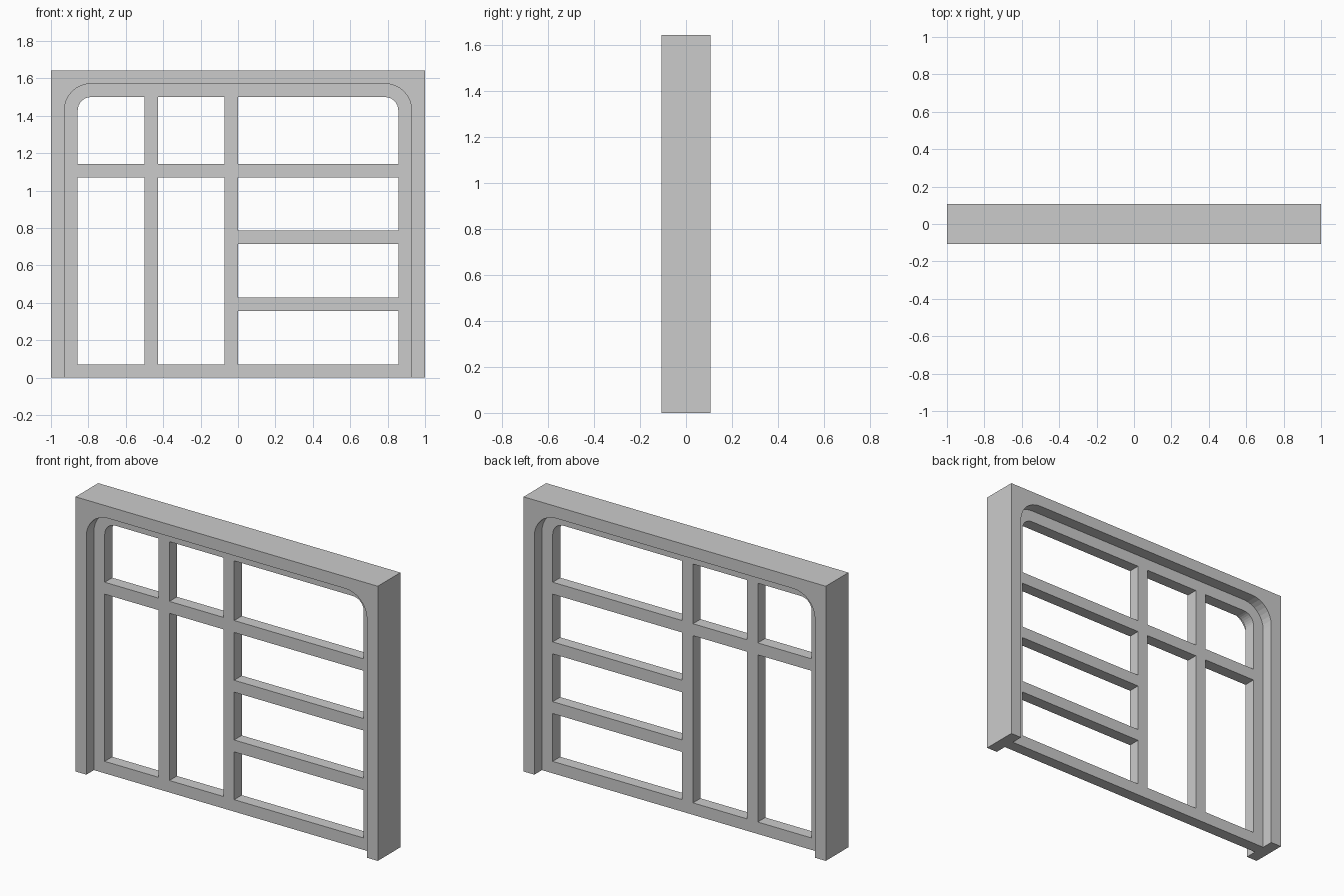
import bpy, bmesh
from math import sin, cos, pi, radians

if "Cube" in bpy.data.objects:
    bpy.data.objects.remove(bpy.data.objects["Cube"])

U = 1 / 14          # one bar width; the whole design sits on this module
SEG = 8             # segments per rounded corner


def arc(cx, cz, r, a0):
    """Quarter circle, clockwise, starting at angle a0."""
    return [(cx + r * cos(a0 - pi / 2 * i / SEG), cz + r * sin(a0 - pi / 2 * i / SEG))
            for i in range(SEG + 1)]


def loop(x0, x1, z0, z1, rl=0, rr=0):
    """Rectangle with optional radii on the top left and top right corners."""
    tl = arc(x0 + rl, z1 - rl, rl, pi) if rl else [(x0, z1)]
    tr = arc(x1 - rr, z1 - rr, rr, pi / 2) if rr else [(x1, z1)]
    return [(x0, z0)] + tl + tr + [(x1, z0)]


def plate(name, loops, depth):
    """Fill the front outline (with holes) and extrude it evenly along y."""
    cu = bpy.data.curves.new(name, 'CURVE')
    cu.dimensions, cu.fill_mode, cu.extrude = '2D', 'BOTH', depth * U / 2
    for pts in loops:
        sp = cu.splines.new('POLY')
        sp.points.add(len(pts) - 1)
        sp.use_cyclic_u = True
        for p, (x, z) in zip(sp.points, pts):
            p.co = (x * U, z * U, 0, 1)
    ob = bpy.data.objects.new(name, cu)
    bpy.context.collection.objects.link(ob)
    ob.rotation_euler.x = pi / 2
    bpy.ops.object.select_all(action='DESELECT')
    ob.select_set(True)
    bpy.context.view_layer.objects.active = ob
    bpy.ops.object.convert(target='MESH')
    bpy.ops.object.transform_apply(location=False, rotation=True, scale=True)
    bm = bmesh.new()
    bm.from_mesh(ob.data)
    bmesh.ops.remove_doubles(bm, verts=bm.verts, dist=1e-5)
    bmesh.ops.dissolve_limit(bm, angle_limit=radians(1), verts=bm.verts, edges=bm.edges)
    bmesh.ops.recalc_face_normals(bm, faces=bm.faces)
    bm.to_mesh(ob.data)
    bm.free()
    ob.data.polygons.foreach_set("use_smooth", [False] * len(ob.data.polygons))
    return ob


# Outer surround: arch open at the bottom
arch = loop(-13, 13, 0, 22, 2, 2)
plate("outer_surround", [[(14, 0), (14, 23), (-14, 23), (-14, 0)] + arch], 3)

# Inner window lattice: thinner panel with rounded top corners and openings
openings = [loop(-12, -7, 16, 21, rl=1), loop(-6, -1, 16, 21), loop(0, 12, 16, 21, rr=1),
            loop(-12, -7, 1, 15), loop(-6, -1, 1, 15)]
openings += [loop(0, 12, z, z + h) for z, h in ((1, 4), (6, 4), (11, 4))]
plate("window_lattice", [arch] + openings, 1)
